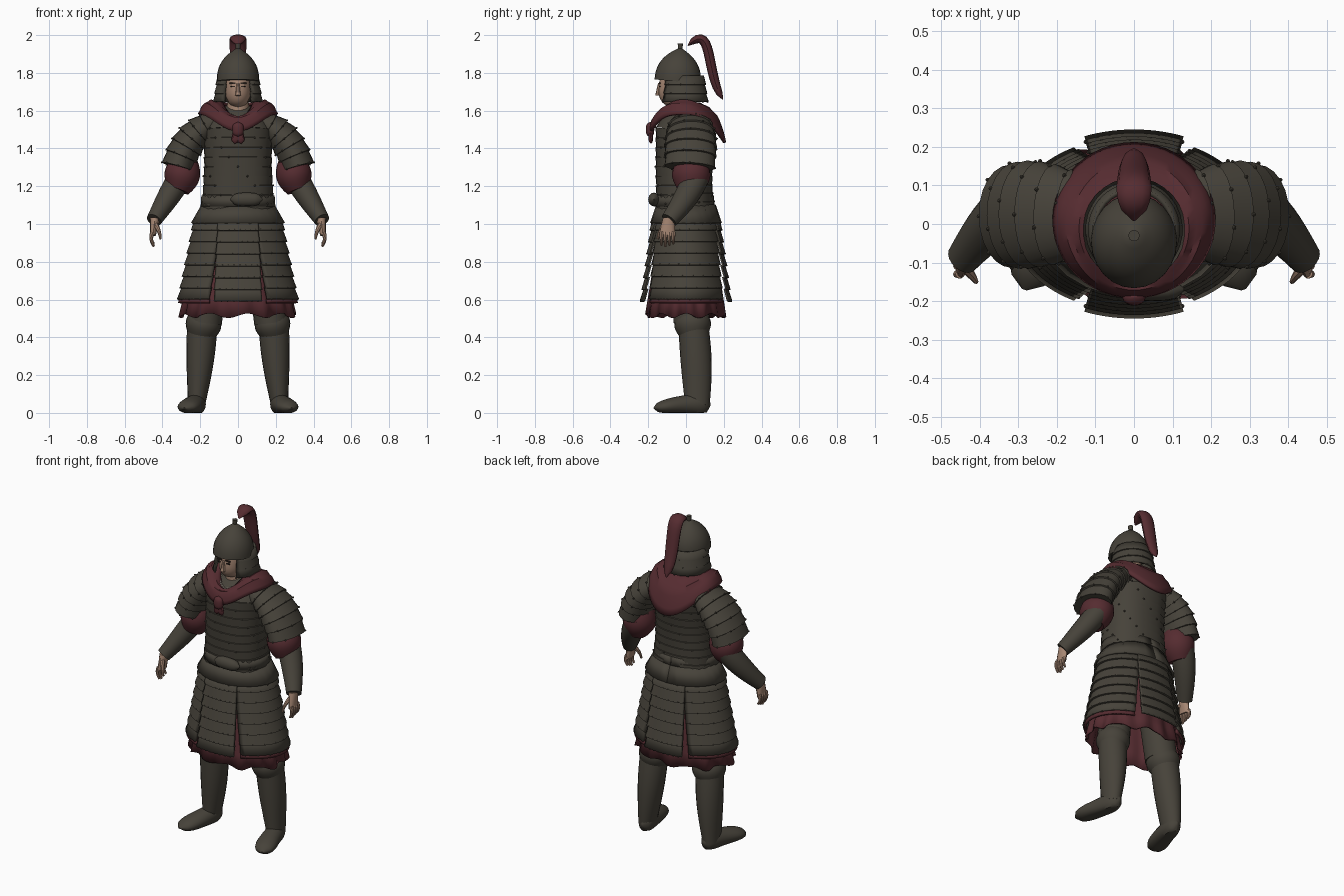
import bpy, bmesh
from math import sin, cos, pi, radians, copysign
from mathutils import Vector, Matrix

cube = bpy.data.objects.get("Cube")
if cube:
    bpy.data.objects.remove(cube, do_unlink=True)


def material(name, *colour):
    mat = bpy.data.materials.new(name)
    mat.use_nodes = True
    mat.diffuse_color = (*colour, 1)
    mat.node_tree.nodes["Principled BSDF"].inputs["Base Color"].default_value = (*colour, 1)
    return mat


ARMOUR = material("dark_armour", .062, .055, .042)
CLOTH = material("maroon_cloth", .092, .025, .03)
SKIN = material("skin", .38, .24, .17)
HAIR = material("dark_hair", .03, .02, .015)
BEAD = material("pale_beads", .5, .44, .36)
ACROSS, DEPTH, UP = Vector((1, 0, 0)), Vector((0, 1, 0)), Vector((0, 0, 1))
SIDES = {"left": 1, "right": -1}
studs = []


def plain(t):
    return 1


def swell(amount):
    return lambda t: 1 + amount * sin(pi * t)


def egg(power):
    return lambda t: max(.1, (1 - abs(2 * t - 1) ** power) ** .5)


def dome(t):
    return max(.08, (1 - t ** 2.5) ** .8)


def mix(a, b, t):
    return a + (b - a) * t


def steps(rows, lip):
    """Positions along a part; a lip makes overlapping armour rows."""
    if not lip:
        return [(i / rows, 0) for i in range(rows + 1)]
    return [pair for k in range(rows) for pair in ((k / rows, 0), ((k + .96) / rows, lip))]


def bezier(path, t):
    points = [Vector(p) for p in path]
    while len(points) > 1:
        points = [a.lerp(b, t) for a, b in zip(points, points[1:])]
    return points[0]


def finish(name, bm, mat, thickness=0):
    bmesh.ops.recalc_face_normals(bm, faces=bm.faces)
    mesh = bpy.data.meshes.new(name)
    bm.to_mesh(mesh)
    bm.free()
    mesh.materials.append(mat)
    mesh.shade_smooth()
    mesh.set_sharp_from_angle(angle=radians(40))
    part = bpy.data.objects.new(name, mesh)
    bpy.context.collection.objects.link(part)
    if thickness:
        mod = part.modifiers.new("thickness", 'SOLIDIFY')
        mod.thickness = thickness
        mod.offset = 0


def bridge(name, rings, mat, closed=True, cap=False, thickness=0):
    """Join rows of points into a surface."""
    bm = bmesh.new()
    rows = [[bm.verts.new(p) for p in ring] for ring in rings]
    count = len(rows[0])
    for a, b in zip(rows, rows[1:]):
        for i in range(count if closed else count - 1):
            j = (i + 1) % count
            bm.faces.new((a[i], a[j], b[j], b[i]))
    if cap:
        bm.faces.new(rows[0])
        bm.faces.new(rows[-1])
    finish(name, bm, mat, thickness)


def limb(name, path, size, end_size=None, mat=ARMOUR, shape=plain, side=1, axis=DEPTH,
         rows=8, lip=0, sides=20, square=2, stud=0):
    """Oval sections swept along a curve, resting on the ground at lowest."""
    end_size = end_size or size
    rings = []
    for t, extra in steps(rows, lip):
        centre = bezier(path, t)
        along = (bezier(path, t + .01) - bezier(path, t - .01)).normalized()
        u = along.cross(axis).normalized()
        v = u.cross(along)
        a, b = (mix(p, q, t) * shape(t) + extra for p, q in zip(size, end_size))
        ring = []
        for i in range(sides):
            angle = 2 * pi * i / sides
            c, d = (copysign(abs(w) ** (2 / square), w) for w in (cos(angle), sin(angle)))
            p = centre + u * a * c + v * b * d
            ring.append(Vector((p.x * side, p.y, max(p.z, 0))))
        rings.append(ring)
        if stud and extra:
            studs.extend(ring[len(rings) // 2 % stud::stud])
    bridge(name, rings, mat, cap=True)


def panel(name, top, bottom, size, end_size, facing=0, spread=(180, 180), rows=1, lip=.01,
          mat=ARMOUR, shift=0, stud=3):
    """Curved plate around the body, centred on a direction."""
    rings = []
    for t, extra in steps(rows, lip):
        rx, ry = (mix(p, q, t) + extra for p, q in zip(size, end_size))
        half = mix(*spread, t)
        angles = [radians(facing + half * (i / 12 - 1)) for i in range(25)]
        ring = [Vector((rx * sin(a), shift - ry * cos(a), mix(top, bottom, t))) for a in angles]
        rings.append(ring)
        if stud and extra:
            studs.extend(ring[len(rings) // 2 % stud::stud])
    bridge(name, rings, mat, closed=False, thickness=.012)


def dots(name, points, radius, mat):
    bm = bmesh.new()
    for p in points:
        bmesh.ops.create_icosphere(bm, subdivisions=1, radius=radius, matrix=Matrix.Translation(p))
    finish(name, bm, mat)


def plate(name, centre, size, mat):
    bm = bmesh.new()
    bmesh.ops.create_cube(bm, matrix=Matrix.Translation(centre) @ Matrix.Diagonal((*size, 1)))
    finish(name, bm, mat)


# Torso armour, belt and hip tier
CHEST, BELT = (.18, .158), (.188, .152)
limb("torso_armour", [(0, 0, 1.02), (0, -.02, 1.25), (0, 0, 1.5)], (.2, .155), CHEST,
     shape=swell(-.06), rows=10, lip=.004, sides=28, square=2.3, stud=5)
limb("torso_yoke", [(0, 0, 1.49), (0, .02, 1.62)], CHEST, (.07, .07),
     shape=swell(.1), sides=28, square=2.3)
panel("belt", 1.15, 1.09, BELT, BELT, lip=.004, shift=-.01, stud=0)
panel("hip_tier", 1.1, 1, BELT, (.235, .175), stud=4)
limb("belt_knot", [(-.04, -.17, 1.13), (.13, -.17, 1.13)], (.036, .03), shape=egg(3))

# Pleated cloth skirt under the armour panels
rings = []
for k in range(7):
    t = k / 6
    ring = []
    for i in range(96):
        a = 2 * pi * i / 96
        fold = 1 + t * (.035 * sin(16 * a) + .015 * sin(7 * a))
        ring.append((fold * mix(.19, .3, t) * sin(a), -fold * mix(.135, .205, t) * cos(a),
                     mix(1, .515, t) + .012 * t * sin(9 * a)))
    rings.append(ring)
bridge("pleated_underskirt", rings, CLOTH, thickness=.008)

# Armoured skirt in four panels
HEM = (.308, .212)
for facing, name in ((0, "front"), (180, "back")):
    panel(name + "_skirt_panel", 1.03, .59, (.225, .17), (.33, .23), facing, (27, 22), rows=7)
for name, side in SIDES.items():
    panel(name + "_skirt_panel", 1.03, .6, (.222, .162), HEM, 90 * side, (67, 61), rows=7)
    panel(name + "_skirt_trim", .605, .58, HEM, HEM, 90 * side, (61, 61), lip=.003,
          mat=CLOTH, stud=0)

for name, side in SIDES.items():
    # Arm
    limb(name + "_shoulder_plates", [(.12, .02, 1.54), (.27, .03, 1.48), (.32, .02, 1.3)],
         (.06, .1), (.078, .125), shape=swell(.15), side=side, rows=6, lip=.009, sides=24, stud=3)
    limb(name + "_sleeve", [(.28, .03, 1.35), (.29, .03, 1.26), (.32, .02, 1.18)],
         (.063, .068), mat=CLOTH, shape=swell(.5), side=side)
    limb(name + "_bracer", [(.31, .05, 1.24), (.37, .01, 1.14), (.445, -.09, 1.02)],
         (.065, .07), (.041, .045), shape=swell(.1), side=side)
    # Hand
    limb(name + "_palm", [(.44, -.09, 1.03), (.45, -.1, .94)], (.026, .032), (.015, .042),
         mat=SKIN, side=side, sides=12)
    for i, finger in enumerate(("index", "middle", "ring", "little")):
        y = -.13 + .021 * i
        limb(f"{name}_{finger}_finger",
             [(.452, y, .955), (.47, y, .92), (.445, y, .88 + .008 * abs(i - 1))],
             (.013, .012), (.006, .006), mat=SKIN, side=side, sides=8)
    limb(name + "_thumb", [(.44, -.11, 1), (.415, -.14, .97), (.41, -.15, .92)],
         (.015, .015), (.006, .006), mat=SKIN, side=side, sides=8)
    # Leg
    limb(name + "_thigh", [(.13, .01, .85), (.175, .03, .48)], (.09, .095), side=side)
    limb(name + "_trouser_cuff", [(.17, .03, .53), (.195, .04, .41)], (.073, .075),
         shape=swell(.3), side=side)
    limb(name + "_boot_shaft", [(.19, .04, .45), (.2, .06, .25), (.22, .06, .04)],
         (.08, .08), (.045, .065), shape=swell(.12), side=side)
    limb(name + "_boot_foot", [(.21, .13, .045), (.22, 0, .05), (.285, -.17, .025)],
         (.045, .065), (.068, .035), shape=egg(4), side=side, axis=UP, rows=14)
    # Painted features
    plate(name + "_eye", (.028 * side, -.138, 1.728), (.022, .008, .007), HAIR)
    plate(name + "_eyebrow", (.028 * side, -.139, 1.745), (.032, .008, .008), HAIR)

# Head
limb("neck", [(0, 0, 1.5), (0, -.03, 1.68)], (.075, .085), (.052, .056), mat=SKIN)
limb("head", [(0, -.065, 1.615), (0, -.05, 1.82)], (.068, .088), mat=SKIN, shape=egg(2.5), rows=14)
limb("nose", [(0, -.14, 1.745), (0, -.15, 1.68)], (.007, .008), (.015, .013), mat=SKIN, sides=8)

# Helmet, neck guard and plume
limb("helmet_bowl", [(0, -.045, 1.755), (0, -.03, 1.93)], (.112, .122), shape=dome,
     rows=12, sides=24)
limb("helmet_knob", [(0, -.03, 1.92), (0, -.03, 1.955)], (.011, .011), (.015, .015), sides=10)
panel("helmet_neck_guard", 1.785, 1.645, (.102, .104), (.122, .124), 180, (144, 146),
      rows=3, lip=.006, shift=-.015)
limb("helmet_plume", [(0, .01, 1.945), (0, .15, 2.08), (0, .1, 1.8), (0, .195, 1.66)],
     (.026, .05), (.026, .036), mat=CLOTH, shape=egg(4), axis=ACROSS, rows=14, sides=12)

# Scarf over the shoulders, hanging low at the back
rings = []
for k in range(9):
    t = k / 8
    bulge = sin(pi * t)
    ring = []
    for i in range(48):
        a = 2 * pi * i / 48
        c = cos(a)
        inner = 1.635 - .085 * max(c, 0) ** 2
        outer = 1.58 - (.09 * c ** 4 if c > 0 else .15 * c * c)
        ring.append(((mix(.082, .205, t) + .015 * bulge) * sin(a),
                     mix(-.02, .01, t) - (mix(.092, .195, t) + .02 * bulge) * c,
                     mix(inner, outer, t) + bulge * (.035 + .006 * sin(20 * t + 3 * c))))
    rings.append(ring)
bridge("shoulder_scarf", rings, CLOTH, thickness=.016)
limb("scarf_knot", [(0, -.19, 1.54), (0, -.19, 1.46)], (.03, .022), mat=CLOTH, shape=egg(3))
for name, side in SIDES.items():
    limb(name + "_scarf_tail", [(.005, -.19, 1.5), (.018, -.185, 1.425)], (.021, .012),
         mat=CLOTH, shape=egg(3), side=side, sides=8)

# Bead necklace and armour studs
arc = [radians(10 * i) for i in range(-7, 8)]
dots("bead_necklace", [Vector((.075 * sin(a), -.035 - .088 * cos(a), 1.56 + .035 * abs(a)))
                       for a in arc], .007, BEAD)
dots("armour_studs", studs, .006, ARMOUR)
